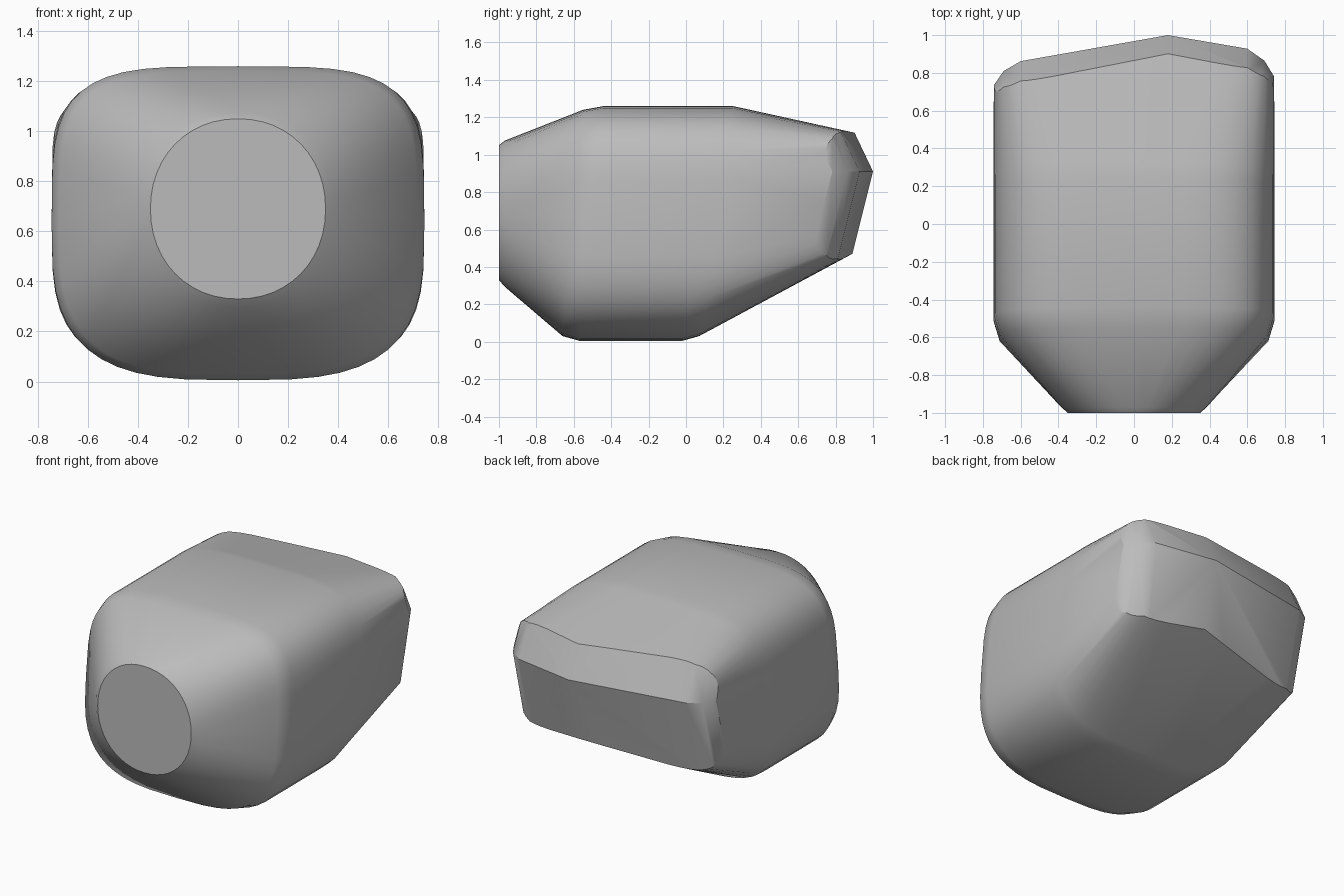
import bpy
import bmesh
from math import cos, sin, tau, copysign, radians
from mathutils import Vector

if "Cube" in bpy.data.objects:
    bpy.data.objects.remove(bpy.data.objects["Cube"], do_unlink=True)

SEGMENTS = 48

grey = bpy.data.materials.new("plain grey")
grey.use_nodes = True
colour = (0.5, 0.5, 0.5, 1)
grey.diffuse_color = colour
grey.node_tree.nodes["Principled BSDF"].inputs["Base Color"].default_value = colour


def power(value, n):
    return copysign(abs(value) ** (2 / n), value)


def add_ring(bm, y_top, y_bottom, half_width, bottom, top, n_top, n_bottom):
    """Rounded-square section, leaning from y_bottom to y_top."""
    middle, half = (top + bottom) / 2, (top - bottom) / 2
    ring = []
    for i in range(SEGMENTS):
        a = tau * i / SEGMENTS
        n = n_top if sin(a) > 0 else n_bottom
        z = power(sin(a), n)
        y = y_bottom + (y_top - y_bottom) * (z + 1) / 2
        ring.append(bm.verts.new((half_width * power(cos(a), n), y, middle + half * z)))
    return ring


# Body sections from nose to tail: y top, y bottom, half width, bottom, top, squareness
sections = [
    (-1.0, -1.0, 0.35, 0.33, 1.05, 2.1, 2.1),
    (-0.97, -0.97, 0.385, 0.295, 1.075, 2.2, 2.2),
    (-0.55, -0.66, 0.715, 0.03, 1.24, 4, 3.2),
    (-0.44, -0.57, 0.745, 0.005, 1.26, 4, 3.2),
    (0.25, -0.02, 0.745, 0.005, 1.26, 4, 3.2),
    (0.32, 0.07, 0.745, 0.03, 1.245, 4.3, 3.5),
    (1.1, 1.1, 0.74, 0.583, 1.074, 12, 10),
]
bm = bmesh.new()
rings = [add_ring(bm, *s) for s in sections]
for a, b in zip(rings, rings[1:]):
    for i in range(SEGMENTS):
        j = (i + 1) % SEGMENTS
        bm.faces.new((a[i], a[j], b[j], b[i]))
bm.faces.new(rings[0])
bm.faces.new(rings[-1])

# Tail: two bands of panels meeting at a ridge, peaked off-centre, corners rounded
ridge_z = 0.91
ridge = [(-0.745, 0.73), (-0.69, 0.81), (-0.6, 0.862), (0.18, 1.0),
         (0.6, 0.928), (0.69, 0.865), (0.742, 0.78)]
for (x1, y1), (x2, y2) in zip(ridge, ridge[1:]):
    for slope in (Vector((0, -0.1, 0.21)), Vector((0, -0.11, -0.44))):
        start = Vector((x1, y1, ridge_z))
        normal = (Vector((x2, y2, ridge_z)) - start).cross(slope).normalized()
        if normal.y < 0:
            normal.negate()
        bmesh.ops.bisect_plane(bm, geom=bm.verts[:] + bm.edges[:] + bm.faces[:],
                               dist=1e-5, plane_co=start, plane_no=normal,
                               clear_outer=True)
        bmesh.ops.holes_fill(bm, edges=[e for e in bm.edges if e.is_boundary], sides=0)

bmesh.ops.remove_doubles(bm, verts=bm.verts[:], dist=0.0005)
bmesh.ops.recalc_face_normals(bm, faces=bm.faces[:])
mesh = bpy.data.meshes.new("body")
bm.to_mesh(mesh)
bm.free()
mesh.materials.append(grey)

body = bpy.data.objects.new("body", mesh)
bpy.context.collection.objects.link(body)
bpy.context.view_layer.objects.active = body
body.select_set(True)
bpy.ops.object.shade_smooth_by_angle(angle=radians(32))
